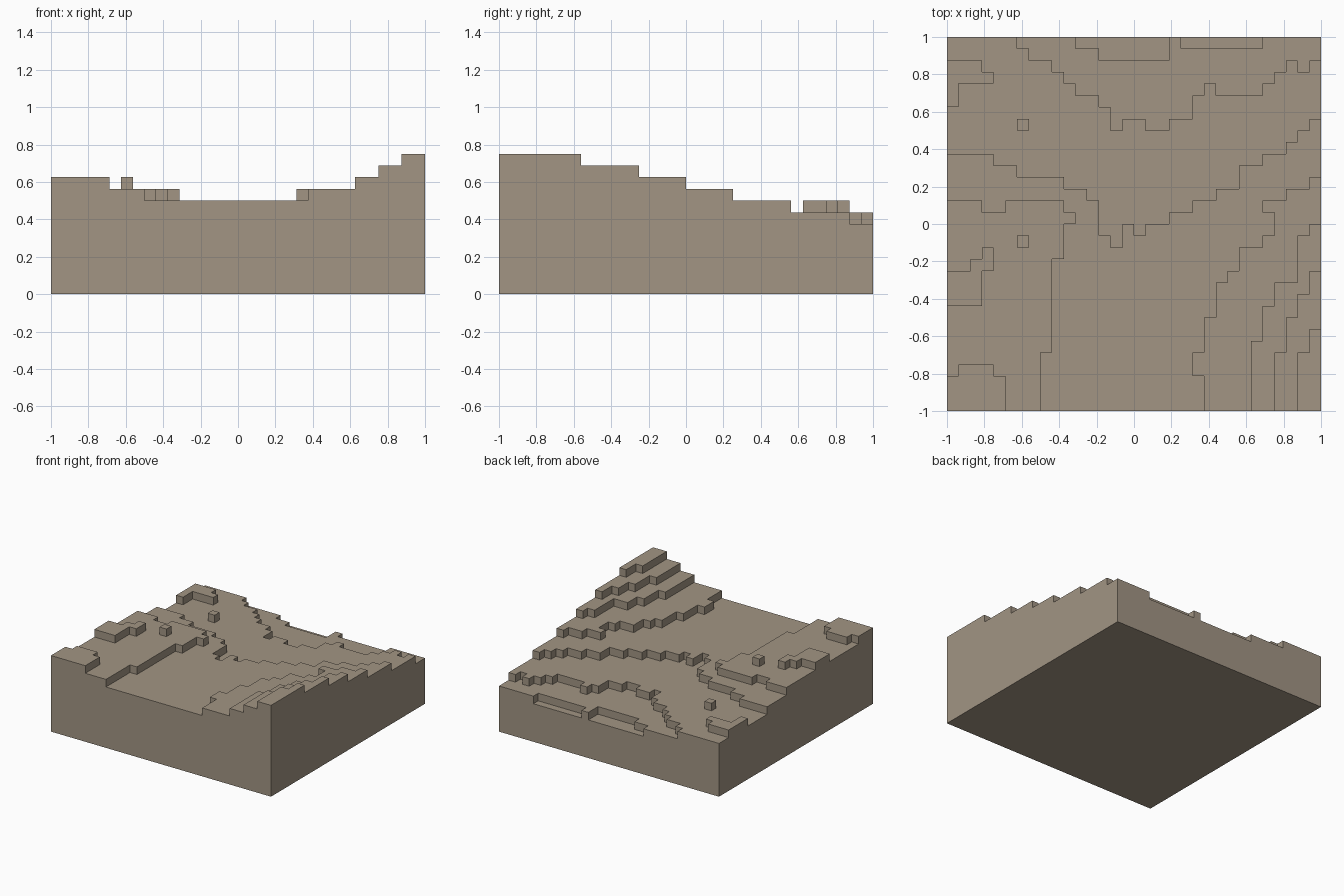
import bpy
import bmesh
from mathutils import Vector

default_cube = bpy.data.objects.get("Cube")
if default_cube:
    bpy.data.objects.remove(default_cube, do_unlink=True)

CELLS = 32
UNIT = 2 / CELLS
LOWEST = 5


def expand(steps):
    """Turn {start: value} steps into one value per cell; cells before the first get CELLS."""
    values, current = [], CELLS
    for cell in range(CELLS):
        current = steps.get(cell, current)
        values.append(current)
    return values


# Valley floor terraces: per column, the row (counted from the back) where each begins
valley_low = {0: 0, 11: 1, 13: 2, 19: 0, 20: 1, 27: 0}
valley_mid = {0: 0, 6: 1, 7: 2, 9: 3, 10: 4, 11: 5, 13: 6, 14: 8, 15: 7, 17: 8, 19: 7,
              21: 5, 22: 4, 23: 5, 27: 4, 28: 3, 29: 2, 30: 3, 31: 2}
valley_high = {0: 10, 4: 11, 6: 12, 10: 13, 12: 14, 13: 17, 14: 18, 15: 16, 16: 17, 17: 16,
               19: 15, 21: 14, 23: 13, 25: 11, 27: 10, 29: 9, 30: 8, 31: 7}

# Left-hand hill terraces: per row, the column where each begins
hill_foot = {12: 31, 13: 29, 14: 27, 15: 28, 17: 27, 18: 25, 20: 24, 21: 23, 24: 22, 27: 21, 29: 22}
hill_slope = {16: 31, 17: 30, 21: 28, 23: 27, 26: 26}
hill_shoulder = {20: 31, 22: 30, 24: 29, 27: 28}
hill_top = {25: 31, 27: 30}

# Right-hand plateau: per row, the column where it ends
plateau_end = {0: 0, 14: 10, 15: 11, 16: 10, 19: 9, 27: 8}

# Raised patches as column start, column end, row start, row end
back_patch = [(0, 3, 2, 3), (0, 4, 3, 4), (0, 1, 4, 6)]
side_patch = [(3, 4, 18, 19), (2, 4, 19, 20), (0, 3, 20, 23)]
front_patch = [(1, 4, 28, 29), (0, 5, 29, CELLS)]
lone_blocks = [(6, 7, 7, 8), (6, 7, 17, 18)]
plateau_notch = (3, 5, 14, 15)

# Height of every column of blocks
height = [[LOWEST] * CELLS for row in range(CELLS)]


def raise_patch(patch, amount=1):
    left, right, back, front = patch
    for row in range(back, front):
        for col in range(left, right):
            height[row][col] += amount


for terrace in (valley_low, valley_mid, valley_high):
    for col, start in enumerate(expand(terrace)):
        raise_patch((col, col + 1, start, CELLS))
for terrace in (hill_foot, hill_slope, hill_shoulder, hill_top):
    for row, start in enumerate(expand(terrace)):
        raise_patch((start, CELLS, row, row + 1))
for row, end in enumerate(expand(plateau_end)):
    raise_patch((0, end, row, row + 1))
for patch in back_patch + side_patch + front_patch + lone_blocks:
    raise_patch(patch)
raise_patch(plateau_notch, -1)


def solid(x, y, z):
    inside = 0 <= x < CELLS and 0 <= y < CELLS and z >= 0
    return inside and z < height[CELLS - 1 - y][x]


# Terrain block: only the exposed sides of the blocks become faces
bm = bmesh.new()
corners = {}
axes = [Vector((1, 0, 0)), Vector((0, 1, 0)), Vector((0, 0, 1))]


def corner(point):
    key = tuple(round(v) for v in point)
    if key not in corners:
        x, y, z = key
        corners[key] = bm.verts.new((x * UNIT - 1, y * UNIT - 1, z * UNIT))
    return corners[key]


def add_side(cell, axis, sign):
    normal = axes[axis] * sign
    u = axes[(axis + 1) % 3] / 2
    v = axes[(axis + 2) % 3] / 2 * sign
    centre = Vector(cell) + Vector((0.5, 0.5, 0.5)) + normal / 2
    bm.faces.new([corner(centre + offset) for offset in (-u - v, u - v, u + v, v - u)])


for x in range(CELLS):
    for y in range(CELLS):
        for z in range(height[CELLS - 1 - y][x]):
            for axis in range(3):
                for sign in (-1, 1):
                    beside = [x, y, z]
                    beside[axis] += sign
                    if not solid(*beside):
                        add_side((x, y, z), axis, sign)

mesh = bpy.data.meshes.new("terrain_block")
bm.to_mesh(mesh)
bm.free()
terrain = bpy.data.objects.new("terrain_block", mesh)
bpy.context.collection.objects.link(terrain)

# Single earthy stone colour
stone = bpy.data.materials.new("grey_brown_stone")
stone.use_nodes = True
colour = (0.36, 0.30, 0.23, 1)
stone.diffuse_color = colour
stone.node_tree.nodes["Principled BSDF"].inputs["Base Color"].default_value = colour
mesh.materials.append(stone)
